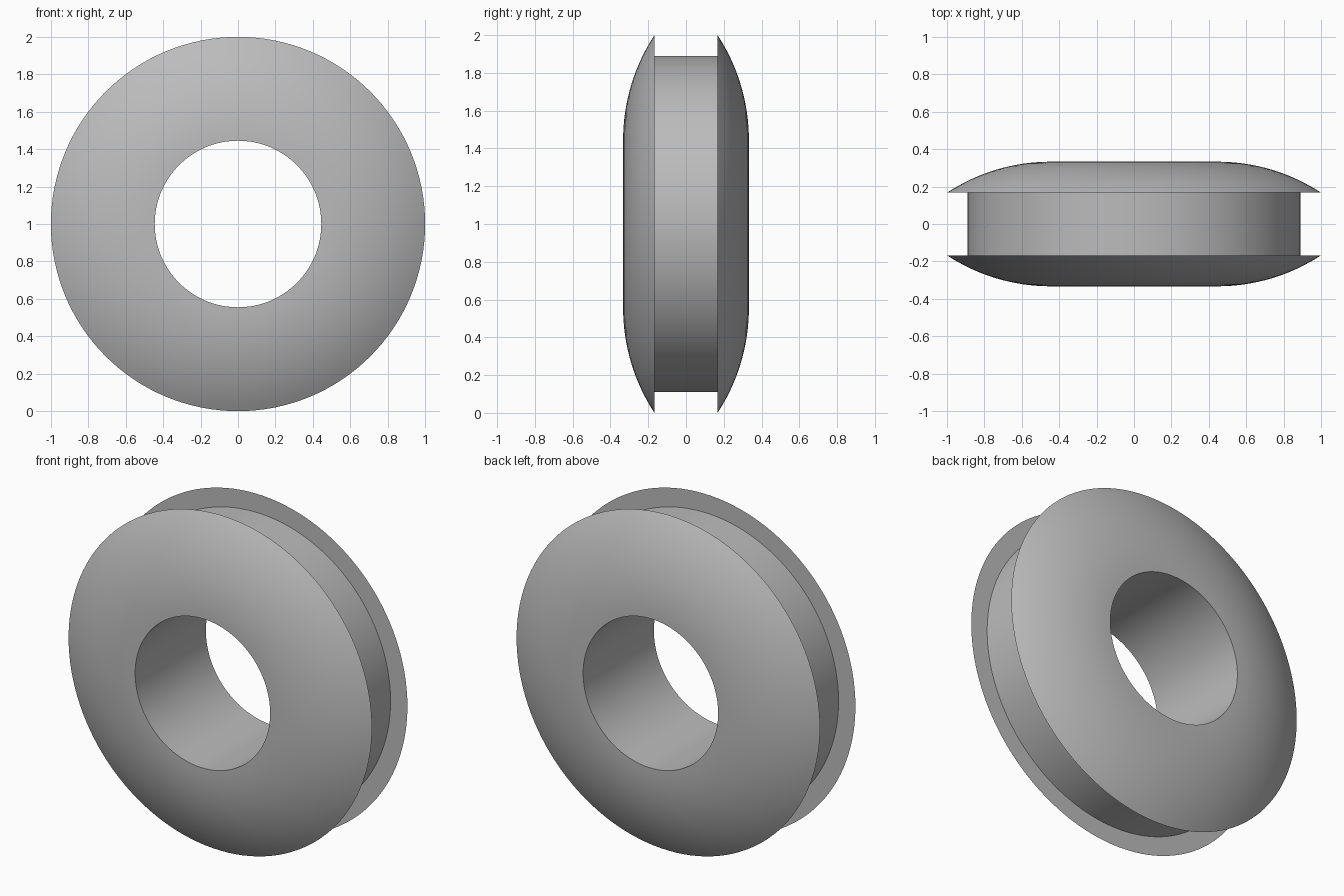
import bpy, bmesh, math
from mathutils import Matrix, Vector

cube = bpy.data.objects.get("Cube")
if cube:
    bpy.data.objects.remove(cube, do_unlink=True)

HOLE_R, GROOVE_R, RIM_R = 0.445, 0.889, 1.0
FACE_Y, RIM_Y = 0.333, 0.167
ARC_STEPS, SIDES = 16, 128

# Plain grey rubber
grey = bpy.data.materials.new("grey_rubber")
grey.use_nodes = True
colour = (0.5, 0.5, 0.5, 1)
grey.diffuse_color = colour
grey.node_tree.nodes["Principled BSDF"].inputs["Base Color"].default_value = colour

# Domed flange: an arc that leaves the hole flat and falls to the sharp rim
width, drop = RIM_R - HOLE_R, FACE_Y - RIM_Y
arc_r = (width ** 2 + drop ** 2) / (2 * drop)
sweep = math.asin(width / arc_r)
dome = []
for i in range(ARC_STEPS + 1):
    a = sweep * i / ARC_STEPS
    dome.append((HOLE_R + arc_r * math.sin(a), FACE_Y - arc_r * (1 - math.cos(a))))

# Closed section: back dome, groove, mirrored front dome; the closing edge is the bore
half = dome + [(GROOVE_R, RIM_Y)]
section = half + [(r, -y) for r, y in reversed(half)]

# Revolve the section about the y axis
bm = bmesh.new()
verts = [bm.verts.new((r, y, 0)) for r, y in section]
edges = [bm.edges.new((v, verts[(i + 1) % len(verts)])) for i, v in enumerate(verts)]
bmesh.ops.spin(bm, geom=verts + edges, cent=(0, 0, 0), axis=(0, 1, 0),
               angle=math.tau, steps=SIDES, use_merge=True)
bmesh.ops.remove_doubles(bm, verts=bm.verts, dist=0.0001)
bmesh.ops.recalc_face_normals(bm, faces=bm.faces)
bmesh.ops.transform(bm, matrix=Matrix.Translation(Vector((0, 0, 1))), verts=bm.verts)
mesh = bpy.data.meshes.new("grommet")
bm.to_mesh(mesh)
bm.free()
mesh.materials.append(grey)

grommet = bpy.data.objects.new("grommet", mesh)
bpy.context.collection.objects.link(grommet)
bpy.ops.object.select_all(action='DESELECT')
grommet.select_set(True)
bpy.context.view_layer.objects.active = grommet
bpy.ops.object.shade_smooth_by_angle(angle=math.radians(30))
